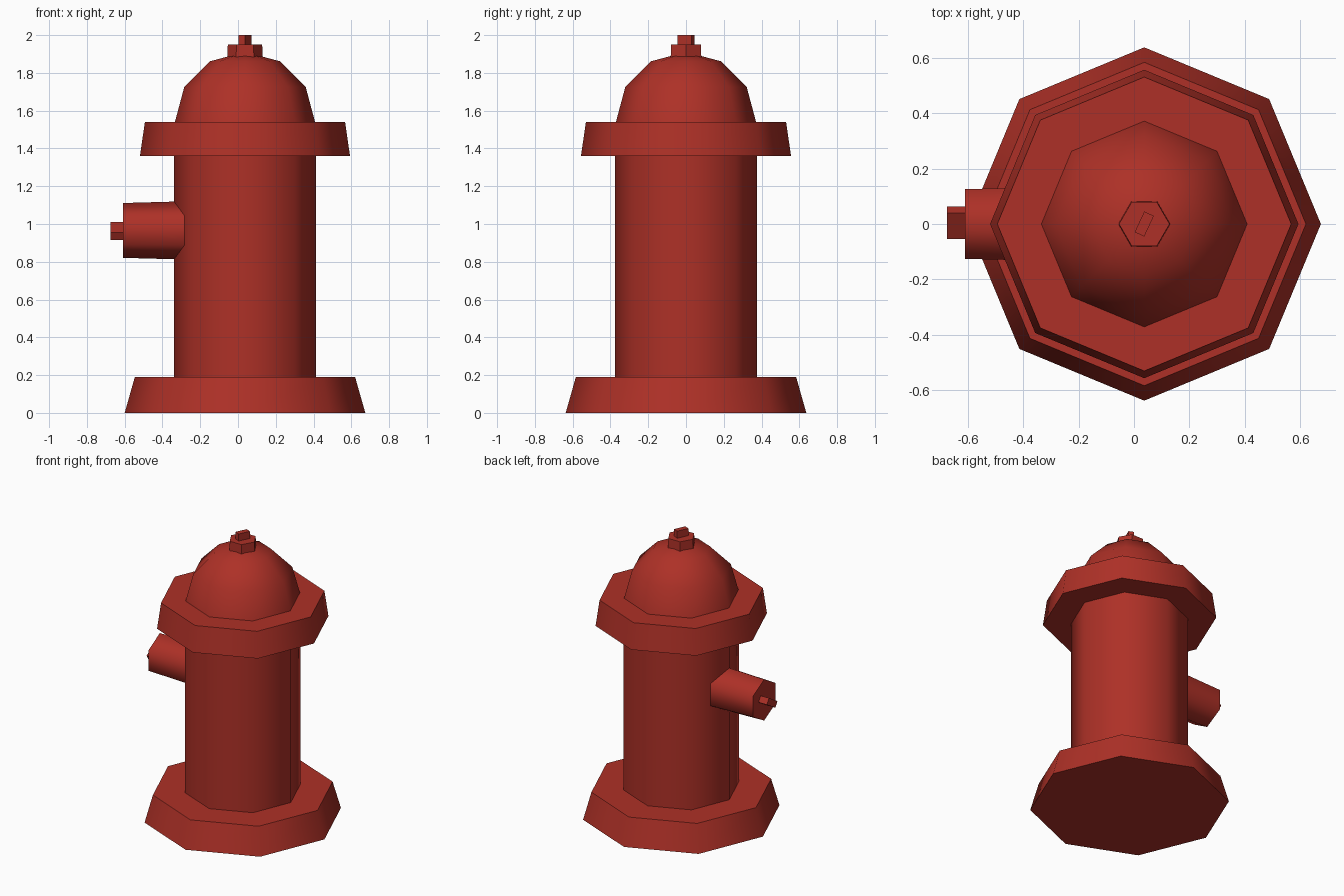
import bpy, bmesh, math
from mathutils import Matrix, Vector

if "Cube" in bpy.data.objects:
    bpy.data.objects.remove(bpy.data.objects["Cube"])

CX = 0.037          # vertical axis of the hydrant
NZ = 0.966          # height of the side nozzle

red = bpy.data.materials.new("hydrant_red")
red.diffuse_color = (0.42, 0.03, 0.02, 1)
red.use_nodes = True
red.node_tree.nodes["Principled BSDF"].inputs["Base Color"].default_value = red.diffuse_color


def finish(name, bm, matrix, smooth=None):
    """Turn a bmesh into a coloured object, smooth below the given angle."""
    bmesh.ops.recalc_face_normals(bm, faces=bm.faces[:])
    mesh = bpy.data.meshes.new(name)
    bm.to_mesh(mesh)
    bm.free()
    mesh.transform(matrix)
    mesh.materials.append(red)
    ob = bpy.data.objects.new(name, mesh)
    bpy.context.collection.objects.link(ob)
    if smooth:
        bpy.ops.object.select_all(action='DESELECT')
        ob.select_set(True)
        bpy.context.view_layer.objects.active = ob
        bpy.ops.object.shade_smooth_by_angle(angle=math.radians(smooth))
    return ob


def lathe(name, profile, sides, matrix, smooth=None):
    """Stack of regular polygons from (radius, height) pairs, corner on local +x."""
    bm = bmesh.new()
    rings = []
    for r, z in profile:
        if r == 0:
            rings.append([bm.verts.new((0, 0, z))] * sides)
        else:
            rings.append([bm.verts.new((r * math.cos(math.tau * i / sides),
                                        r * math.sin(math.tau * i / sides), z))
                          for i in range(sides)])
    for a, b in zip(rings, rings[1:]):
        for i in range(sides):
            j = (i + 1) % sides
            quad = list(dict.fromkeys([a[i], a[j], b[j], b[i]]))
            bm.faces.new(quad)
    for ring, (r, z) in ((rings[0], profile[0]), (rings[-1], profile[-1])):
        if r > 0:
            bm.faces.new(ring)
    return finish(name, bm, matrix, smooth)


def box(name, size, matrix):
    bm = bmesh.new()
    bmesh.ops.create_cube(bm, size=1)
    bmesh.ops.scale(bm, vec=Vector(size), verts=bm.verts)
    return finish(name, bm, matrix)


axis = Matrix.Translation((CX, 0, 0))

# Main column
lathe("base_flange", [(0.637, 0), (0.583, 0.19)], 8, axis, 50)
lathe("barrel", [(0.375, 0.15), (0.375, 1.40)], 8, axis, 50)
lathe("top_flange", [(0.556, 1.36), (0.53, 1.54)], 8, axis, 50)

# Domed bonnet: quarter circle in 30 degree steps
R = 0.371
dome = [(R * math.cos(math.radians(t)), 1.54 + R * math.sin(math.radians(t)))
        for t in (0, 30, 60)] + [(0, 1.54 + R)]
lathe("bonnet", dome, 8, axis, 50)

# Hex nut and twisted stem on top
lathe("top_nut", [(0.0945, 1.86), (0.091, 1.95)], 6, axis)
box("top_stem", (0.082, 0.038, 0.10),
    Matrix.Translation((CX, 0, 1.95)) @ Matrix.Rotation(math.radians(65), 4, 'Z'))

# Side nozzle pointing to -x, hexagon corners up and down
side = Matrix.Translation((0, 0, NZ)) @ Matrix.Rotation(math.radians(-90), 4, 'Y')
lathe("side_nozzle", [(0.155, 0.25), (0.145, 0.61)], 6, side, 65)
box("nozzle_stem", (0.10, 0.11, 0.045),
    Matrix.Translation((-0.625, 0.004, 0.964)) @ Matrix.Rotation(math.radians(31), 4, 'X'))
